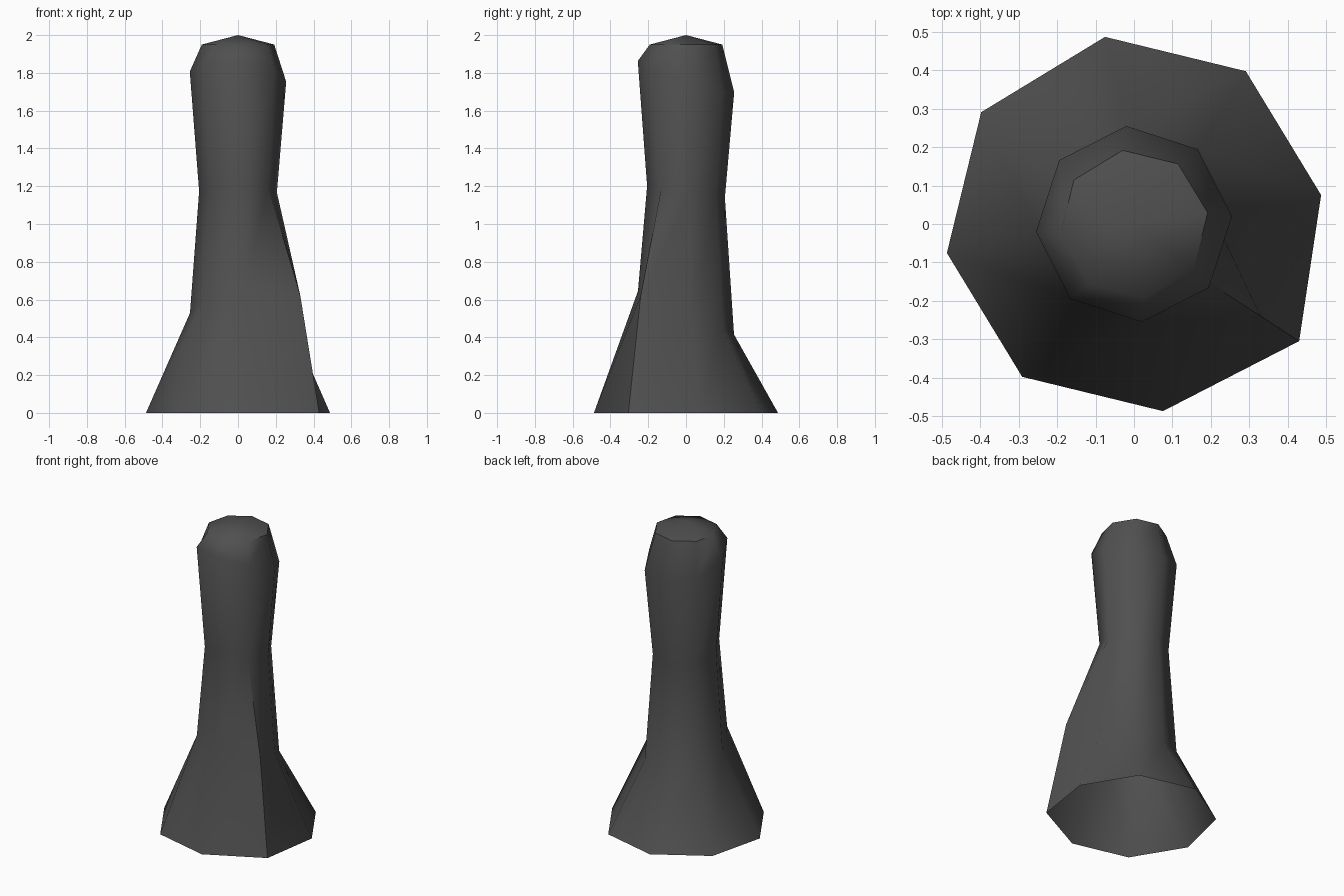
import bpy, bmesh
from math import cos, sin, radians

cube = bpy.data.objects.get("Cube")
if cube:
    bpy.data.objects.remove(cube)

SIDES = 8
BULGE = 7  # index of the side swept outwards near the foot


def add_ring(bm, radius, turn, height, tilt_x=0, tilt_y=0):
    """Octagonal section whose height can slope across x and y."""
    ring = []
    for i in range(SIDES):
        a = radians(turn + i * 360 / SIDES)
        x, y = radius * cos(a), radius * sin(a)
        ring.append(bm.verts.new((x, y, height + tilt_x * x + tilt_y * y)))
    return ring


bm = bmesh.new()

# Sections from the open foot to the rim: radius, turn, height, tilts
sections = [
    (0.493, 8.8, 0),
    (0.255, 4.5, 0.53, 0.04, -0.45),
    (0.207, 6.0, 1.17, 0, -0.15),
    (0.256, 4.5, 1.78, -0.08, -0.33),
    (0.194, 8.8, 1.95),
]
rings = [add_ring(bm, *s) for s in sections]

# Spur on one corner of the foot
rings[0][BULGE].co = (0.43, -0.305, 0)
rings[1][BULGE].co = (0.33, -0.24, 0.62)

# Walls
for low, high in zip(rings, rings[1:]):
    for i in range(SIDES):
        j = (i + 1) % SIDES
        bm.faces.new((low[i], low[j], high[j], high[i]))

# Shallow pointed cap
apex = bm.verts.new((0, 0, 2))
rim = rings[-1]
for i in range(SIDES):
    bm.faces.new((rim[i], rim[(i + 1) % SIDES], apex))

mesh = bpy.data.meshes.new("column")
bm.to_mesh(mesh)
bm.free()
column = bpy.data.objects.new("column", mesh)
bpy.context.collection.objects.link(column)

# Dark stone colour
colour = (0.08, 0.08, 0.08, 1)
stone = bpy.data.materials.new("dark grey stone")
stone.use_nodes = True
stone.diffuse_color = colour
shader = stone.node_tree.nodes["Principled BSDF"]
shader.inputs["Base Color"].default_value = colour
mesh.materials.append(stone)

# Smooth walls, crisp rim
bpy.ops.object.select_all(action='DESELECT')
column.select_set(True)
bpy.context.view_layer.objects.active = column
bpy.ops.object.shade_smooth_by_angle(angle=radians(50))
